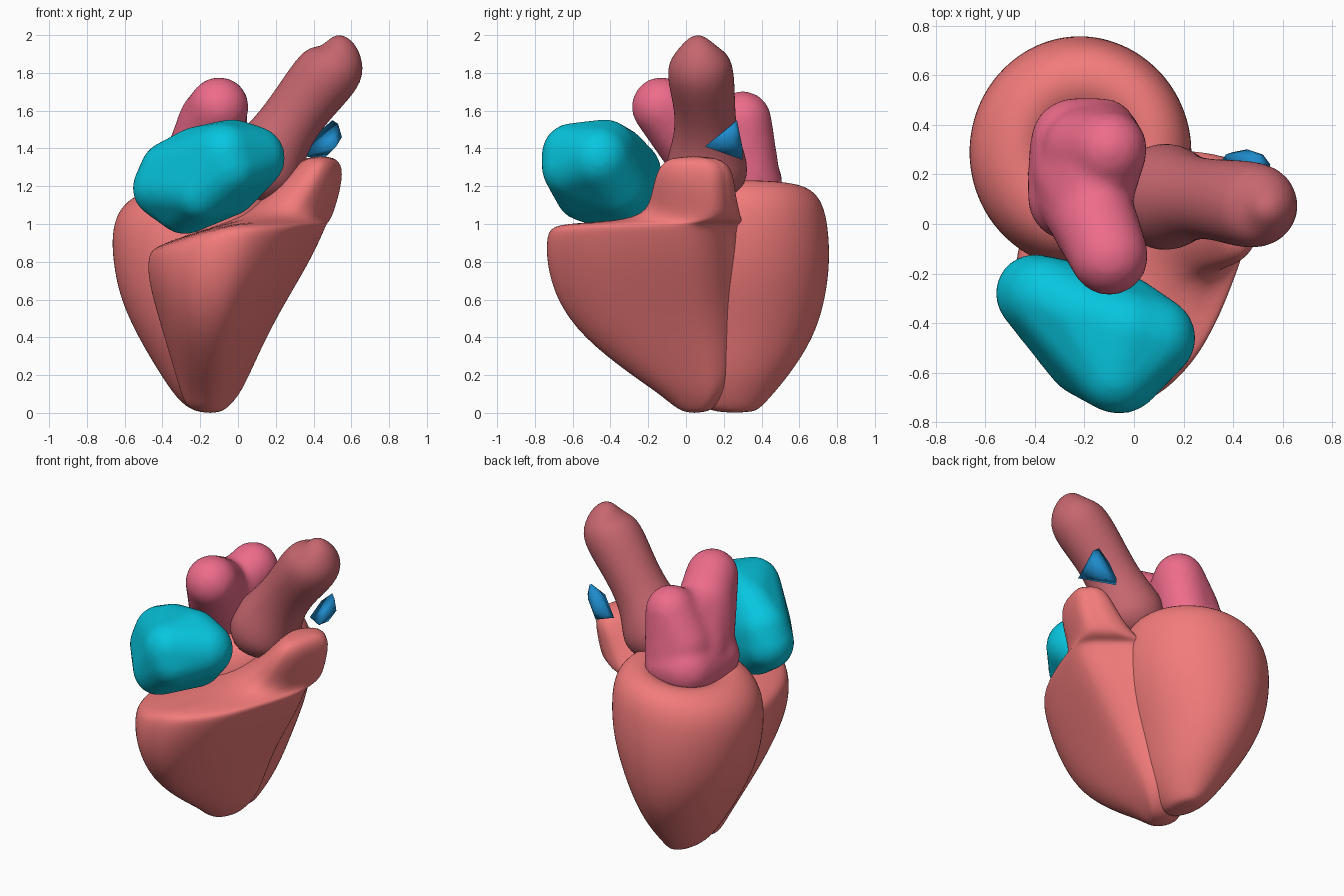
import bpy, bmesh, math
from mathutils import Vector, Matrix

if "Cube" in bpy.data.objects:
    bpy.data.objects.remove(bpy.data.objects["Cube"])


def material(name, rgb):
    m = bpy.data.materials.new(name)
    m.diffuse_color = (*[c ** 2.2 for c in rgb], 1)
    m.use_nodes = True
    m.node_tree.nodes["Principled BSDF"].inputs["Base Color"].default_value = m.diffuse_color
    return m


def finish(bm, name, mat, smooth=True):
    bmesh.ops.recalc_face_normals(bm, faces=bm.faces)
    me = bpy.data.meshes.new(name)
    bm.to_mesh(me)
    bm.free()
    me.materials.append(mat)
    for p in me.polygons:
        p.use_smooth = smooth
    ob = bpy.data.objects.new(name, me)
    bpy.context.collection.objects.link(ob)
    return ob


def loft(name, rings, mat):
    bm = bmesh.new()
    rows = [[bm.verts.new(p) for p in r] for r in rings]
    n = len(rows[0])
    for a, b in zip(rows, rows[1:]):
        for i in range(n):
            j = (i + 1) % n
            bm.faces.new((a[i], a[j], b[j], b[i]))
    bm.faces.new(rows[0])
    bm.faces.new(rows[-1])
    ob = finish(bm, name, mat)
    sub = ob.modifiers.new("smooth_form", 'SUBSURF')
    sub.levels = sub.render_levels = 2
    return ob


def spline_loop(pts, steps=3):
    out, n = [], len(pts)
    for i in range(n):
        a, b, c, d = (Vector(pts[(i + k) % n]) for k in (-1, 0, 1, 2))
        for s in range(steps):
            t = s / steps
            out.append(0.5 * (2 * b + (c - a) * t + (2 * a - 5 * b + 4 * c - d) * t * t
                              + (3 * b - 3 * c + d - a) * t ** 3))
    return out


def add_hull(bm, points):
    new = [bm.verts.new(p) for p in points]
    bmesh.ops.convex_hull(bm, input=new)
    bmesh.ops.delete(bm, geom=[v for v in new if v.is_valid and not v.link_faces],
                     context='VERTS')


def sac(name, groups, mat, steps):
    """Fuse hulls wrapped around groups of balls (x, y, z, radius)."""
    bm = bmesh.new()
    for balls in groups:
        tmp = bmesh.new()
        for x, y, z, r in balls:
            bmesh.ops.create_uvsphere(tmp, u_segments=20, v_segments=12, radius=r,
                                      matrix=Matrix.Translation((x, y, z)))
        points = [v.co.copy() for v in tmp.verts]
        tmp.free()
        add_hull(bm, points)
    ob = finish(bm, name, mat)
    r = ob.modifiers.new("fuse", 'REMESH')
    r.mode, r.voxel_size, r.use_smooth_shade = 'VOXEL', .02, True
    s = ob.modifiers.new("soften", 'SMOOTH')
    s.factor, s.iterations = 0.5, steps


muscle = material("muscle", (0.95, 0.48, 0.48))
vessel = material("vessel", (0.77, 0.40, 0.43))
pink = material("pink", (0.93, 0.42, 0.54))
cyan = material("cyan", (0.06, 0.77, 0.87))
blue = material("blue", (0.14, 0.54, 0.79))
TAU = [math.tau * i / 32 for i in range(32)]

# Left ventricle: egg-shaped loft with a dished top (z, cx, cy, rx, ry)
lv = [(0.0, -.15, .26, .05, .1), (.04, -.18, .24, .12, .17), (.2, -.19, .26, .22, .29),
      (.4, -.22, .28, .31, .4), (.6, -.23, .29, .395, .45), (.8, -.22, .29, .445, .475),
      (.98, -.215, .29, .455, .465), (1.1, -.21, .295, .43, .435), (1.18, -.21, .3, .36, .375),
      (1.21, -.21, .3, .26, .27), (1.17, -.21, .3, .18, .18), (1.1, -.21, .3, .1, .1)]
loft("left_ventricle", [[(cx + rx * math.cos(a), cy + ry * math.sin(a),
                          z + max(0, z - .8) * .3 * rx * math.cos(a)) for a in TAU]
                        for z, cx, cy, rx, ry in lv], muscle)

# Right ventricle: wedge outline scaled per level, rising into the outflow tract
outline = spline_loop([(-.47, -.1), (-.46, -.3), (-.37, -.54), (-.2, -.71), (0, -.74),
                       (.15, -.66), (.28, -.5), (.39, -.25), (.46, 0), (.42, .13),
                       (.32, .22), (.19, .31), (-.05, .33), (-.35, .12)])
lo = Vector((min(p.x for p in outline), min(p.y for p in outline)))
hi = Vector((max(p.x for p in outline), max(p.y for p in outline)))
rv = [(0.0, -.2, -.1, 0, .09), (.03, -.27, -.05, -.06, .17), (.1, -.3, .01, -.14, .24),
      (.2, -.33, .06, -.29, .3), (.4, -.39, .15, -.55, .33), (.6, -.45, .26, -.69, .34),
      (.8, -.48, .38, -.74, .34), (.95, -.475, .45, -.74, .32), (1.0, -.44, .47, -.7, .31),
      (1.01, -.2, .48, -.45, .3), (1.04, .02, .5, -.21, .29), (1.17, .18, .54, -.18, .26),
      (1.3, .3, .56, -.15, .25), (1.36, .36, .51, -.08, .16)]
rings = []
for z, x0, x1, y0, y1 in rv:
    ring = []
    for p in outline:
        x = x0 + (x1 - x0) * (p.x - lo.x) / (hi.x - lo.x)
        y = y0 + (y1 - y0) * (p.y - lo.y) / (hi.y - lo.y)
        dip = max(0, -.05 - x) * .3 * min(1, max(0, (z - .6) / .4))
        ring.append((x, y, z - dip))
    rings.append(ring)
loft("right_ventricle", rings, muscle)

# Aorta: leaning tube with a bulging root and a closed tip
path = [((.09, .11, 1.12), .12), ((.10, .11, 1.2), .2), ((.125, .11, 1.31), .228),
        ((.22, .105, 1.46), .165), ((.33, .1, 1.62), .16), ((.45, .08, 1.77), .178),
        ((.53, .07, 1.86), .167), ((.54, .06, 1.94), .1), ((.525, .06, 2.0), .03)]
rings = []
for i, (c, r) in enumerate(path):
    t = Vector(path[min(i + 1, len(path) - 1)][0]) - Vector(path[max(i - 1, 0)][0])
    u = Vector((0, 1, 0)).cross(t).normalized()
    v = t.cross(u).normalized()
    rings.append([Vector(c) + r * (u * math.cos(a) + v * math.sin(a)) for a in TAU])
loft("aorta", rings, vessel)

# Left atrium: body, back lobe, front arm and the saddle between them
sac("left_atrium", [
    [(-.26, .1, 1.22, .17), (-.24, .33, 1.22, .18), (-.13, .36, 1.22, .15),
     (-.26, .2, 1.15, .17), (-.16, .15, 1.42, .15)],
    [(-.1, .3, 1.55, .155), (-.2, .3, 1.36, .17), (-.13, .34, 1.25, .16),
     (-.16, .1, 1.42, .15)],
    [(-.1, -.13, 1.62, .16), (-.15, 0, 1.54, .17), (-.22, .12, 1.3, .18)],
    [(-.13, .28, 1.5, .14), (-.17, .05, 1.5, .16), (-.23, .2, 1.3, .18)]], pink, 14)

# Right atrium: one rounded faceted sac
sac("right_atrium", [
    [(-.4, -.28, 1.19, .16), (-.28, -.33, 1.11, .165), (-.36, -.29, 1.28, .16),
     (-.22, -.36, 1.36, .155), (.08, -.46, 1.35, .17), (-.05, -.6, 1.3, .165),
     (-.03, -.43, 1.39, .165), (-.05, -.36, 1.2, .16), (-.07, -.6, 1.37, .165),
     (-.2, -.54, 1.17, .155)]], cyan, 6)

# Pulmonary artery fragment: small pointed wedge
bm = bmesh.new()
add_hull(bm, [(.52, .1, 1.41), (.5, .27, 1.55), (.53, .25, 1.53), (.4, .29, 1.36),
              (.35, .25, 1.36), (.55, .24, 1.46), (.42, .27, 1.48), (.46, .3, 1.4),
              (.45, .3, 1.34), (.52, .28, 1.45), (.37, .28, 1.38)])
finish(bm, "pulmonary_artery", blue)
